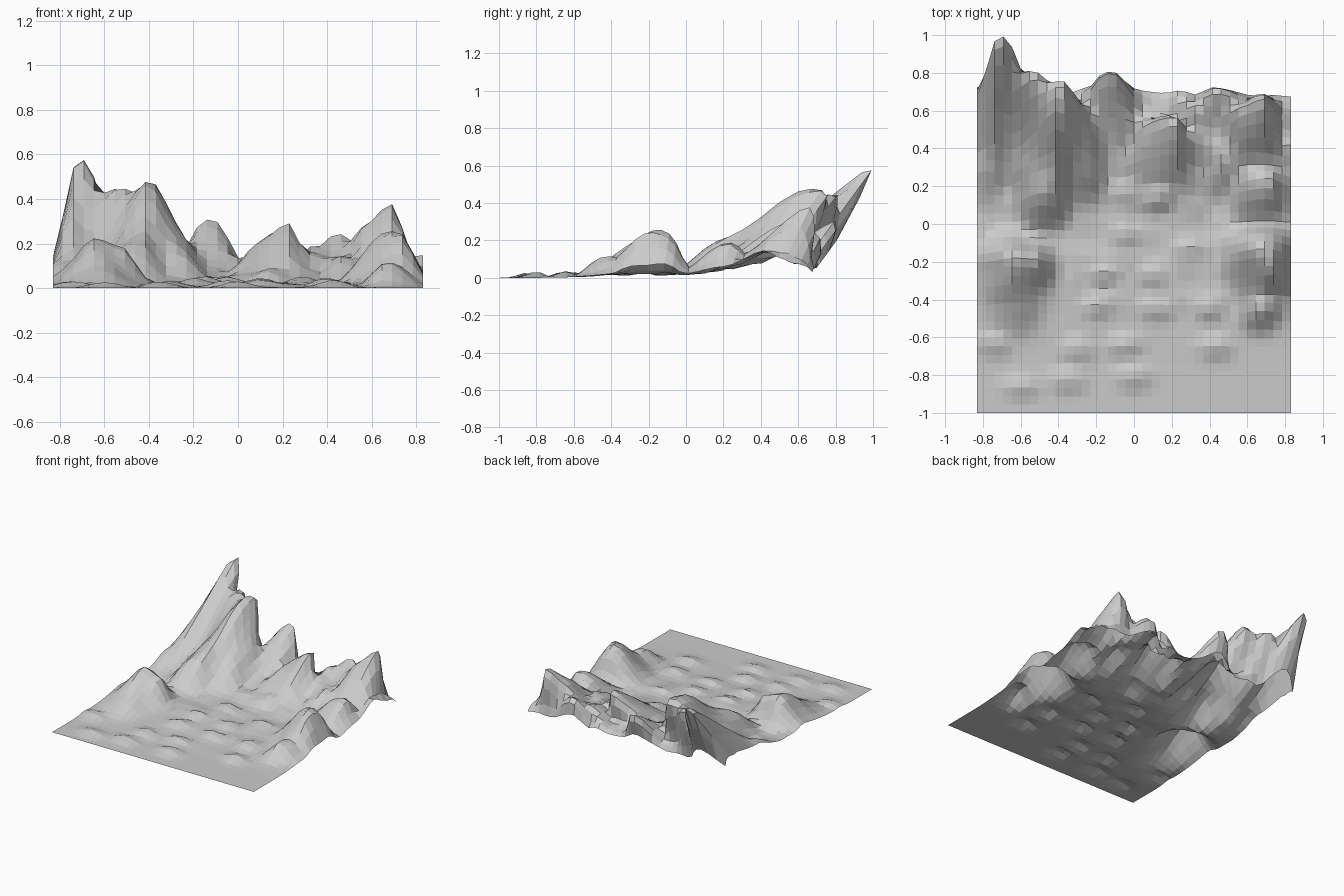
import bpy, bmesh, math, random
from mathutils import noise, Vector

X_HALF, Y_FRONT, Y_BACK = 0.83, -1.0, 0.66
COLS, ROWS = 36, 38
POWER = 3.0                    # how sharply neighbouring bumps blend

# Main crests: x, y, height, then left / right / front / back spread
peaks = [
    (-0.71, 0.99, 0.58, 0.105, 0.15, 0.19, 0.13),  # tall rear summit
    (-0.53, 0.80, 0.43, 0.14, 0.14, 0.20, 0.14),
    (-0.38, 0.73, 0.47, 0.13, 0.17, 0.24, 0.15),   # second summit
    (-0.13, 0.85, 0.32, 0.13, 0.13, 0.20, 0.12),
    (0.22, 0.53, 0.27, 0.18, 0.08, 0.16, 0.12),
    (0.44, 0.71, 0.22, 0.11, 0.16, 0.18, 0.12),
    (0.66, 0.66, 0.36, 0.17, 0.13, 0.21, 0.12),    # right rear hill
    (0.69, -0.16, 0.25, 0.17, 0.13, 0.17, 0.15),   # right front hill
    (-0.61, -0.20, 0.215, 0.18, 0.16, 0.19, 0.15), # left front hill
]
# Spurs and foothills
spurs = [
    (-0.47, 0.20, 0.21, 0.14, 0.13, 0.13, 0.20),
    (-0.44, 0.46, 0.28, 0.16, 0.14, 0.20, 0.16),
    (-0.74, 0.57, 0.25, 0.08, 0.12, 0.12, 0.14),
    (-0.83, 0.70, 0.12, 0.08, 0.10, 0.12, 0.10),
    (-0.83, 0.34, 0.10, 0.10, 0.12, 0.12, 0.10),
    (0.68, -0.42, 0.12, 0.10, 0.11, 0.11, 0.11),
    (0.68, 0.20, 0.19, 0.14, 0.12, 0.13, 0.14),
    (0.47, 0.33, 0.13, 0.11, 0.11, 0.11, 0.10),
    (0.06, 0.42, 0.15, 0.11, 0.12, 0.14, 0.12),
    (-0.24, 0.28, 0.14, 0.10, 0.09, 0.11, 0.10),
    (0.12, 0.17, 0.08, 0.11, 0.11, 0.09, 0.09),
    (-0.62, -0.42, 0.08, 0.14, 0.14, 0.13, 0.11),
]
# Low mounds scattered on the plain
random.seed(4)
mound_spots = [(-0.6, -0.86), (-0.35, -0.82), (0.0, -0.80), (0.43, -0.64),
               (-0.3, -0.66), (-0.05, -0.63), (-0.2, -0.43), (0.12, -0.45),
               (0.4, -0.42), (0.1, -0.27), (-0.15, -0.25), (0.3, -0.12),
               (-0.05, -0.05), (-0.75, -0.62)]
mounds = [(x, y, 0.028 + 0.025 * (y + 0.8) + random.uniform(0, 0.008),
           0.09, 0.09, 0.07, 0.06) for x, y in mound_spots]


def smoothstep(a, b, t):
    t = min(1, max(0, (t - a) / (b - a)))
    return t * t * (3 - 2 * t)


def lean(x, y):
    """How far a crest sweeps back per unit of height."""
    return 0.15 + (0.58 - 0.26 * smoothstep(0.0, 0.5, x)) * smoothstep(-0.2, 0.5, y)


def planted(spec):
    """Move a crest forward to the ground point it leans back from."""
    x, y, height = spec[:3]
    foot = y
    for _ in range(30):
        foot = 0.5 * foot + 0.5 * (y - lean(x, foot) * height)
    return (x, foot) + tuple(spec[2:])


bumps = [planted(s) for s in peaks + spurs + mounds]


def bump(x, y, spec):
    px, py, height, left, right, front, back = spec
    dx, dy = x - px, y - py
    dx /= left if dx < 0 else right
    dy /= front if dy < 0 else back
    return height * math.exp(-(dx * dx + dy * dy) ** 1.15)


def height_at(x, y):
    # warp the plan slightly for irregular ribs and gullies
    damp = smoothstep(-0.9, -0.3, y)
    wx = x + 0.04 * damp * noise.noise(Vector((x * 5, y * 5, 7.1)))
    wy = y + 0.04 * damp * noise.noise(Vector((x * 5, y * 5, 3.7)))
    total = sum(bump(wx, wy, s) ** POWER for s in bumps)
    # gently rising ground below the crests
    ground = 0.022 * smoothstep(-0.8, -0.2, y) + 0.09 * smoothstep(0.02, 0.42, y)
    ground *= 1 + 0.6 * noise.noise(Vector((x * 9, y * 9, 5.5)))
    h = (total + ground ** POWER) ** (1 / POWER)
    # rocky roughness, fading near the summits
    rough = noise.noise(Vector((x * 11, y * 6, 2.3)))
    h *= 1 + 0.15 * rough * (1 - smoothstep(0.38, 0.52, h))
    # rear rim tucks down, most of all at the right corner
    tuck = 0.42 + 0.2 * smoothstep(0.3, 0.8, x)
    h *= 1 - tuck * smoothstep(Y_BACK - 0.08, Y_BACK + 0.01, y)
    h *= 1 - 0.4 * smoothstep(0.72, 0.84, x) * smoothstep(0.4, 0.6, y)
    return h * smoothstep(-1.0, -0.85, y)


# One open sheet of leaning terrain
bm = bmesh.new()
grid = []
for j in range(ROWS + 1):
    y = Y_FRONT + (Y_BACK - Y_FRONT) * j / ROWS
    row = []
    for i in range(COLS + 1):
        x = -X_HALF + 2 * X_HALF * i / COLS
        z = height_at(x, y)
        row.append(bm.verts.new((x, min(1.0, y + lean(x, y) * z), z)))
    grid.append(row)
for j in range(ROWS):
    for i in range(COLS):
        bm.faces.new((grid[j][i], grid[j][i + 1], grid[j + 1][i + 1], grid[j + 1][i]))

mesh = bpy.data.meshes.new("mountain_terrain")
bm.to_mesh(mesh)
bm.free()
terrain = bpy.data.objects.new("mountain_terrain", mesh)
bpy.context.collection.objects.link(terrain)
